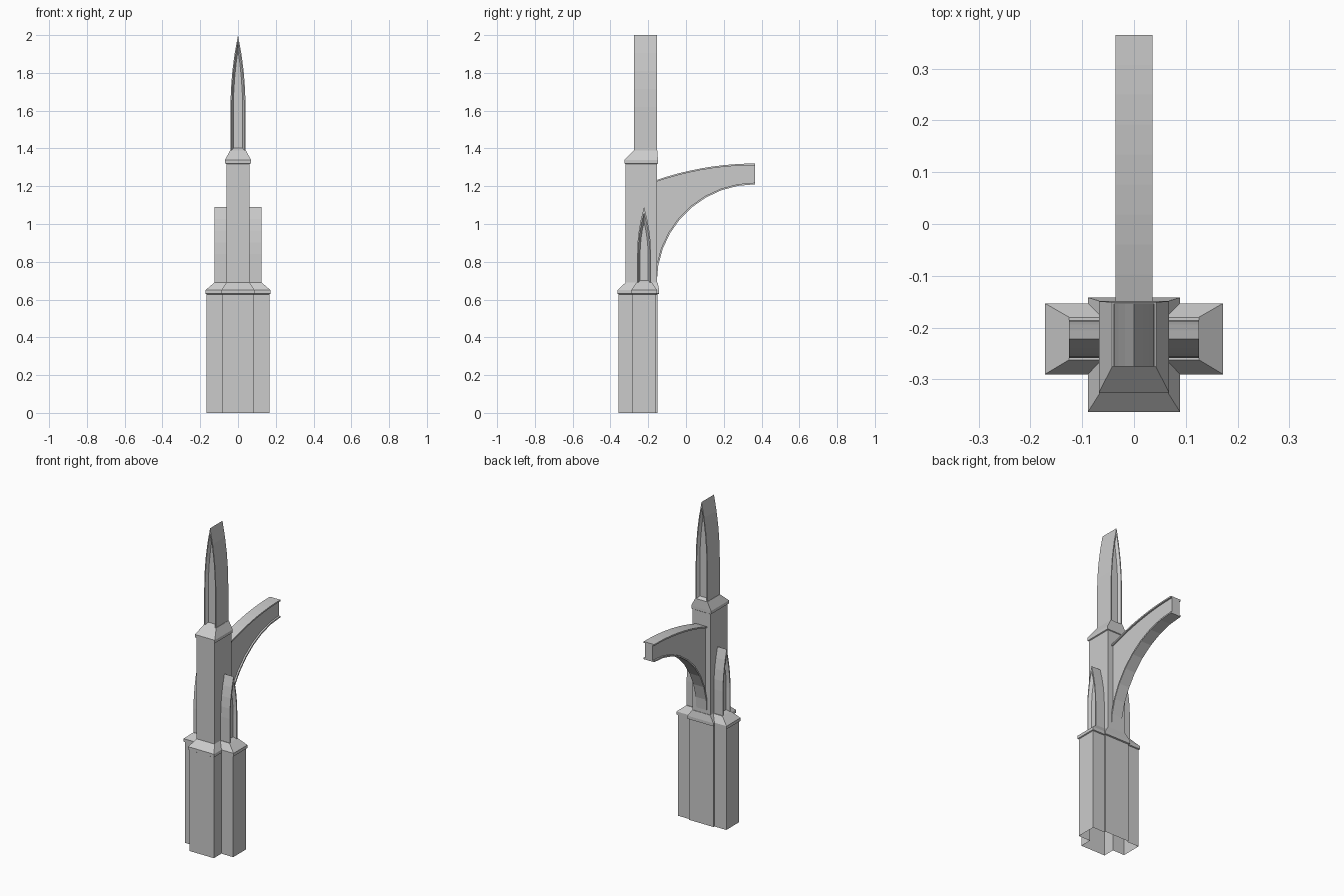
import bpy
import bmesh
from math import sin, cos, pi, sqrt

old = bpy.data.objects.get("Cube")
if old:
    bpy.data.objects.remove(old, do_unlink=True)

stone = bpy.data.materials.new("grey_stone")
stone.use_nodes = True
colour = (0.6, 0.6, 0.6, 1)
stone.diffuse_color = colour
stone.node_tree.nodes["Principled BSDF"].inputs["Base Color"].default_value = colour


def loft(name, rings, cap_start=True, cap_end=True):
    """Skin a list of equally long closed rings into one object."""
    bm = bmesh.new()
    rows = [[bm.verts.new(p) for p in ring] for ring in rings]
    count = len(rows[0])
    for a, b in zip(rows, rows[1:]):
        for i in range(count):
            j = (i + 1) % count
            bm.faces.new((a[i], a[j], b[j], b[i]))
    if cap_start:
        bm.faces.new(rows[0][::-1])
    if cap_end:
        bm.faces.new(rows[-1])
    bmesh.ops.recalc_face_normals(bm, faces=bm.faces)
    mesh = bpy.data.meshes.new(name)
    bm.to_mesh(mesh)
    bm.free()
    mesh.materials.append(stone)
    obj = bpy.data.objects.new(name, mesh)
    bpy.context.collection.objects.link(obj)
    return obj


def cross(z, cx, front, back, ax, arm_front, arm_back):
    """Plan of the base: a central block with an arm on each side."""
    half = [(cx, front), (cx, arm_front), (ax, arm_front),
            (ax, arm_back), (cx, arm_back), (cx, back)]
    plan = half + [(-x, y) for x, y in reversed(half)]
    return [(x, y, z) for x, y in plan]


def rect(z, x, front, back):
    return [(x, front, z), (x, back, z), (-x, back, z), (-x, front, z)]


def lancet(width, foot, spring, apex, steps=4):
    """Pointed arch outline as (across, height) pairs."""
    side = [(width, foot)]
    for i in range(steps):
        t = i / steps
        side.append((width * (1 - t * t), spring + t * (apex - spring)))
    return side + [(0, apex)] + [(-u, z) for u, z in reversed(side)]


def pinnacle(name, width, foot, sill, spring, apex, start, end, place, both):
    """Pointed block with a splayed recess at its end, or at both ends."""
    outer = lancet(width, foot, spring, apex)
    rim = lancet(width - 0.006, sill, spring, apex - 0.03)
    panel = lancet(width - 0.016, sill + 0.012, spring, apex - 0.08)
    depth = 0.018
    layers = [(outer, start), (outer, end), (rim, end), (panel, end - depth)]
    if both:
        layers = [(panel, start + depth), (rim, start)] + layers
    loft(name, [[place(u, v, z) for u, z in shape] for shape, v in layers])


# Base with moulding and sloped shoulders, open underneath
wall = (0.084, -0.358, -0.15, 0.166, -0.284, -0.159)
lip = (0.089, -0.363, -0.142, 0.172, -0.29, -0.153)
shoulder = (0.062, -0.32, -0.15, 0.125, -0.262, -0.18)
loft("base", [cross(0, *wall), cross(0.628, *wall), cross(0.631, *lip),
              cross(0.65, *lip), cross(0.69, *shoulder)], cap_start=False)

# Pier shaft with its capping
shaft = (0.062, -0.32, -0.153)
cap_lip = (0.068, -0.326, -0.149)
loft("pier", [rect(0.68, *shaft), rect(1.318, *shaft), rect(1.321, *cap_lip),
              rect(1.34, *cap_lip), rect(1.39, 0.042, -0.275, -0.151)])

# Tall pinnacle on top
pinnacle("top_pinnacle", 0.04, 1.37, 1.39, 1.62, 2.0, -0.275, -0.153,
         lambda u, v, z: (u, v, z), True)

# Small pinnacles on the base arms
for label, s in (("left", 1), ("right", -1)):
    pinnacle(label + "_pinnacle", 0.037, 0.67, 0.69, 0.84, 1.09, 0.055, 0.125,
             lambda u, v, z, s=s: (s * v, -0.222 + u, z), False)

# Flying arch with flanges along its upper and lower edges
END, FOOT, RADIUS, TOP_RADIUS = 0.365, 0.69, 0.52, 1.6
FLANGE, WEB, THICK = 0.036, 0.026, 0.009
rings = []
STEPS = 9
for i in range(STEPS + 1):
    t = i / STEPS
    a = t * pi / 2
    low = [(END - r * cos(a), FOOT + r * sin(a)) for r in (RADIUS, RADIUS + THICK)]
    y = END - RADIUS * (1 - t)
    z = 1.32 - TOP_RADIUS + sqrt(TOP_RADIUS ** 2 - (END - y) ** 2)
    levels = [(FLANGE, low[0]), (FLANGE, low[1]), (WEB, low[1]),
              (WEB, (y, z - THICK)), (FLANGE, (y, z - THICK)), (FLANGE, (y, z))]
    rings.append([(x, *p) for x, p in levels] +
                 [(-x, *p) for x, p in reversed(levels)])
loft("flying_arch", rings)
